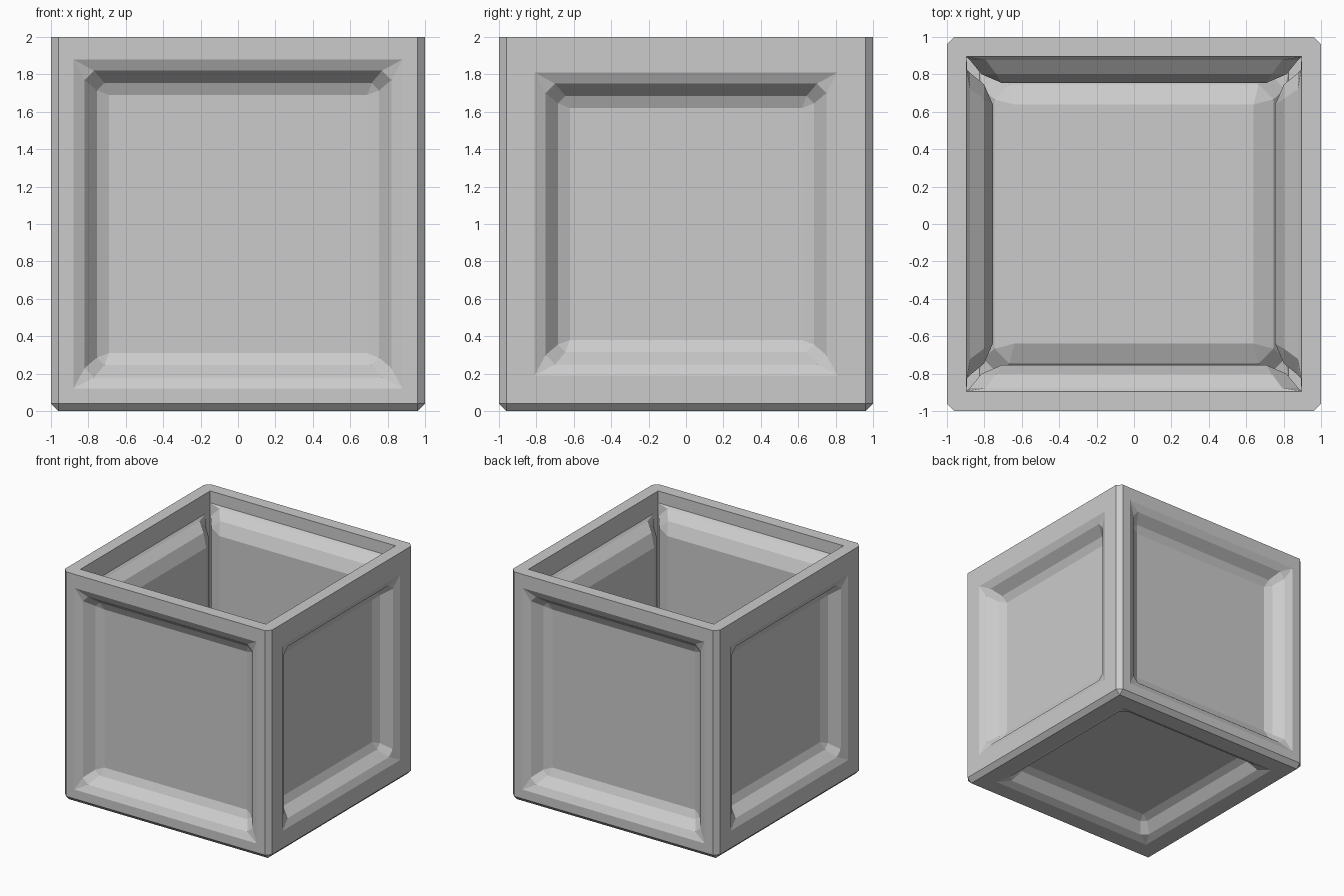
import bpy, bmesh
from mathutils import Vector

if "Cube" in bpy.data.objects:
    bpy.data.objects.remove(bpy.data.objects["Cube"])

WALL = 0.105      # sheet thickness
CHAMFER = 0.04    # outer edge chamfer
# recess profile: (step inward from panel outline, depth, corner cut)
PROFILE = [(0.0, 0.0, 0.0), (0.06, 0.03, 0.05), (0.125, 0.11, 0.04), (0.19, 0.14, 0.0)]

bm = bmesh.new()


def make_ring(centre, n, signs, half, depth, cut):
    """Square ring; returns a (before, after) vertex pair for each corner."""
    pairs = []
    for i, s in enumerate(signs):
        base = centre - n * depth + s * half
        if cut == 0:
            v = bm.verts.new(base)
            pairs.append((v, v))
        else:
            to_prev = (signs[i - 1] - s) * cut / 2
            to_next = (signs[(i + 1) % 4] - s) * cut / 2
            pairs.append((bm.verts.new(base + to_prev), bm.verts.new(base + to_next)))
    return pairs


def add_face(verts):
    unique = list(dict.fromkeys(verts))
    if len(unique) > 2:
        bm.faces.new(unique)


def bridge(a, b):
    for i in range(4):
        j = (i + 1) % 4
        add_face([a[i][1], a[j][0], b[j][0], b[i][1]])    # side strip
        add_face([a[i][0], a[i][1], b[i][1], b[i][0]])    # corner facet


def recess(face, half):
    """Replace a flat box side by a frame with a stepped sunken panel."""
    mid = Vector((0, 0, 1))
    d = face.calc_center_median() - mid
    axis = max(range(3), key=lambda k: abs(d[k]))
    n = Vector((0, 0, 0))
    n[axis] = 1 if d[axis] > 0 else -1
    centre = mid + n
    corners = list(face.verts)
    signs = []
    for v in corners:
        s = v.co - centre
        signs.append(Vector([0 if k == axis else (1 if s[k] > 0 else -1) for k in range(3)]))
    bm.faces.remove(face)
    previous = [(v, v) for v in corners]
    for step, depth, cut in PROFILE:
        ring = make_ring(centre, n, signs, half - step, depth, cut)
        bridge(previous, ring)
        previous = ring
    add_face([v for pair in previous for v in pair])


# open-topped box with chamfered uprights and bottom edges
bmesh.ops.create_cube(bm, size=2)
bmesh.ops.translate(bm, verts=bm.verts, vec=(0, 0, 1))
top = [f for f in bm.faces if f.calc_center_median().z > 1.9]
bmesh.ops.delete(bm, geom=top, context='FACES_ONLY')
edges = [e for e in bm.edges if len(e.link_faces) == 2]
bmesh.ops.bevel(bm, geom=edges, offset=CHAMFER, offset_type='OFFSET',
                segments=1, profile=0.5, affect='EDGES')
bmesh.ops.recalc_face_normals(bm, faces=bm.faces)

# sunken panels: larger on front and back
for f in [f for f in bm.faces if f.calc_area() > 1]:
    facing_y = abs(f.calc_center_median().y) > 0.5
    recess(f, 0.88 if facing_y else 0.81)
bm.normal_update()

mesh = bpy.data.meshes.new("open_box")
bm.to_mesh(mesh)
bm.free()
box = bpy.data.objects.new("open_box", mesh)
bpy.context.collection.objects.link(box)

# wall thickness
solid = box.modifiers.new("wall", 'SOLIDIFY')
solid.thickness = WALL
solid.offset = -1
solid.use_even_offset = True
solid.use_quality_normals = True
